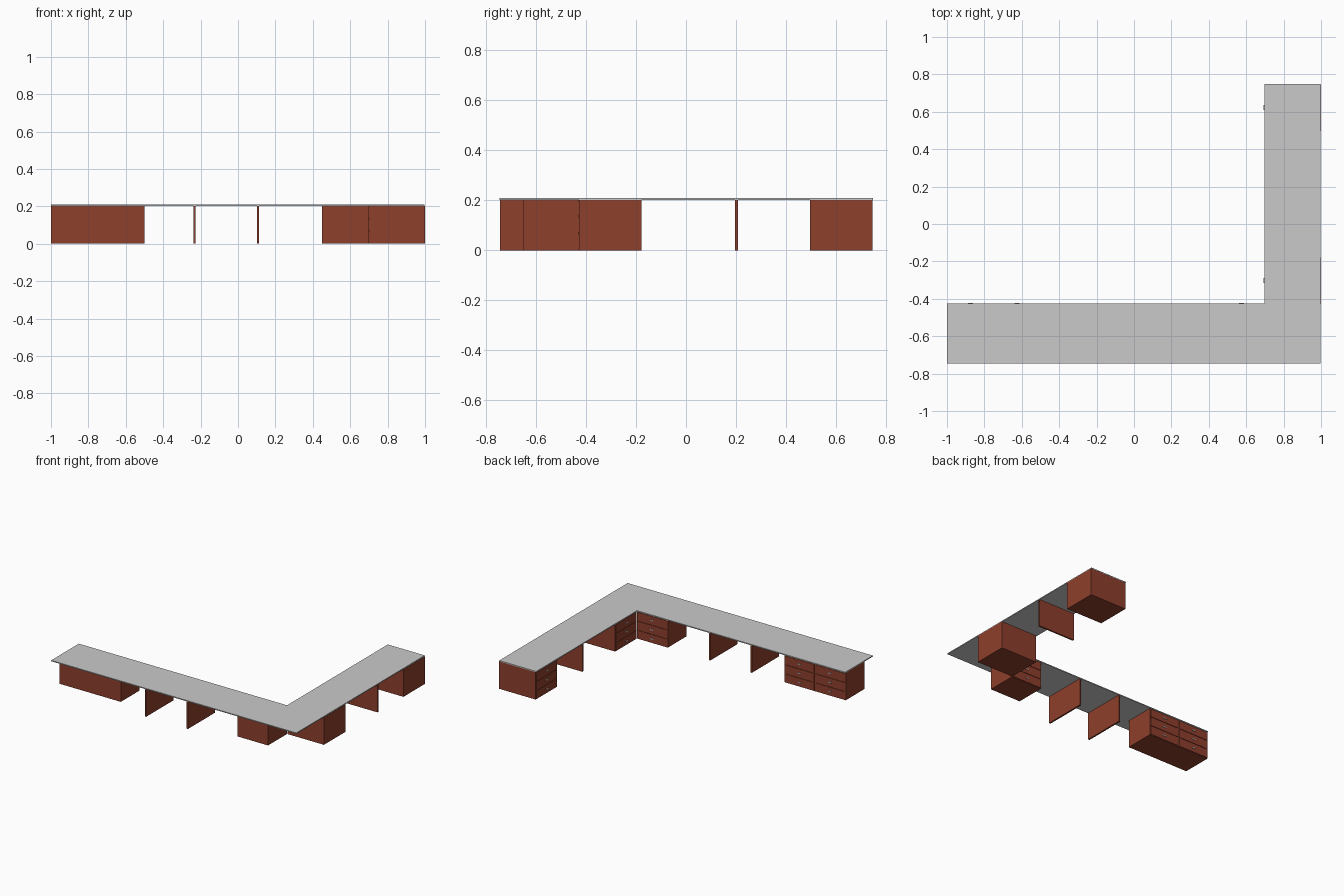
import bpy, bmesh, math
from mathutils import Matrix, Vector

if "Cube" in bpy.data.objects:
    bpy.data.objects.remove(bpy.data.objects["Cube"])


def material(name, rgb):
    m = bpy.data.materials.new(name)
    m.diffuse_color = (*rgb, 1)
    m.use_nodes = True
    m.node_tree.nodes["Principled BSDF"].inputs["Base Color"].default_value = m.diffuse_color
    return m


WOOD = material("red_brown_wood", (0.27, 0.050, 0.025))
GREY = material("light_grey", (0.59, 0.59, 0.59))
H = 0.202       # underside of counter
TOP = 0.209     # top of counter


def finish(name, bm, mat):
    bmesh.ops.recalc_face_normals(bm, faces=bm.faces)
    me = bpy.data.meshes.new(name)
    bm.to_mesh(me)
    bm.free()
    me.materials.append(mat)
    ob = bpy.data.objects.new(name, me)
    bpy.context.collection.objects.link(ob)
    return ob


def box(name, lo, hi, mat, xf=Matrix()):
    lo, hi = Vector(lo), Vector(hi)
    bm = bmesh.new()
    bmesh.ops.create_cube(bm, size=1, matrix=xf @ Matrix.Translation((lo + hi) / 2)
                          @ Matrix.Diagonal((*(hi - lo), 1)))
    return finish(name, bm, mat)


def cabinet(name, origin, angle, width, depth):
    """Three-drawer unit; local drawer face at y = 0 looking +y, centred on x."""
    xf = Matrix.Translation(origin) @ Matrix.Rotation(angle, 4, 'Z')
    w = width / 2
    box(name + "_body", (-w, -depth, 0), (w, -0.004, H), WOOD, xf)
    step = H / 3
    for i in range(3):
        z0, z1 = i * step + 0.004, (i + 1) * step - 0.004
        box(f"{name}_drawer_{i + 1}", (-w + 0.005, -0.005, z0), (w - 0.005, 0, z1), WOOD, xf)
        zc = (z0 + z1) / 2
        box(f"{name}_handle_{i + 1}", (-0.013, -0.001, zc - 0.003), (0.013, 0.005, zc + 0.003), GREY, xf)


# L-shaped counter
bm = bmesh.new()
outline = [(-1, -0.746), (0.998, -0.746), (0.998, 0.748), (0.697, 0.748), (0.697, -0.425), (-1, -0.425)]
face = bm.faces.new([bm.verts.new((x, y, H)) for x, y in outline])
ext = bmesh.ops.extrude_face_region(bm, geom=[face])
bmesh.ops.translate(bm, vec=(0, 0, TOP - H),
                    verts=[v for v in ext["geom"] if isinstance(v, bmesh.types.BMVert)])
finish("counter_top", bm, GREY)

# Drawer units under the long arm, facing +y
for i, x in enumerate((-0.875, -0.625, 0.575)):
    cabinet(f"long_arm_cabinet_{i + 1}", (x, -0.427, 0), 0, 0.25, 0.223)

# Drawer units under the short arm, facing -x
for i, y in enumerate((-0.303, 0.622)):
    cabinet(f"short_arm_cabinet_{i + 1}", (0.698, y, 0), math.pi / 2, 0.25, 0.302)

# Support panels
for i, x in enumerate((-0.232, 0.107)):
    box(f"long_arm_panel_{i + 1}", (x - 0.006, -0.745, 0), (x + 0.006, -0.427, H), WOOD)
box("short_arm_panel", (0.699, 0.197, 0), (0.998, 0.209, H), WOOD)
